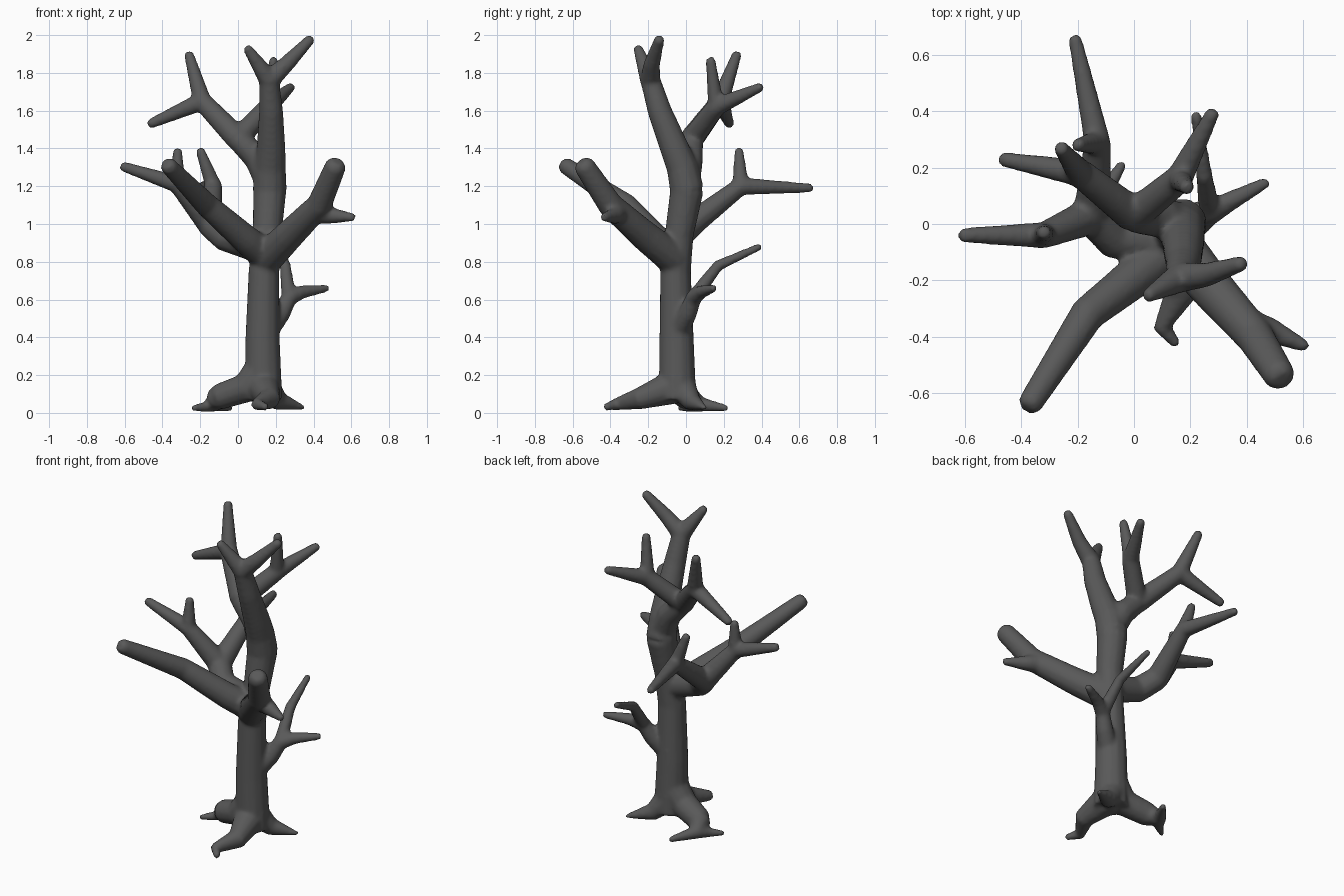
import bpy
import bmesh
import math
from mathutils import Vector

cube = bpy.data.objects.get("Cube")
if cube:
    bpy.data.objects.remove(cube, do_unlink=True)

SIDES = 12


def limb(bm, start_radius, end_radius, *points):
    """Add a closed, tapering round tube along the points, with a rounded tip."""
    path = [Vector(p) for p in points]
    steps = [(b - a).length for a, b in zip(path, path[1:])]
    total = sum(steps)
    travelled = 0.0
    previous_tangent, side, rings = None, None, []

    def add_ring(centre, radius):
        ring = []
        for k in range(SIDES):
            angle = math.tau * k / SIDES
            offset = side * math.cos(angle) + other * math.sin(angle)
            ring.append(bm.verts.new(centre + offset * radius))
        rings.append(ring)

    for i, centre in enumerate(path):
        before = path[max(i - 1, 0)]
        after = path[min(i + 1, len(path) - 1)]
        incoming = (centre - before).normalized()
        outgoing = (after - centre).normalized()
        tangent = (incoming + outgoing).normalized()
        if side is None:
            side = tangent.orthogonal().normalized()
        else:
            side = previous_tangent.rotation_difference(tangent) @ side
        other = tangent.cross(side)
        radius = start_radius + (end_radius - start_radius) * travelled / total
        add_ring(centre, radius)
        previous_tangent = tangent
        if i < len(steps):
            travelled += steps[i]
    add_ring(path[-1] + tangent * end_radius * 0.5, end_radius * 0.65)
    for low, high in zip(rings, rings[1:]):
        for k in range(SIDES):
            n = (k + 1) % SIDES
            bm.faces.new((low[k], low[n], high[n], high[k]))
    bm.faces.new(list(reversed(rings[0])))
    bm.faces.new(rings[-1])


def add_trunk(bm):
    # Trunk, swelling at the middle and leaning forward to a fork
    limb(bm, 0.102, 0.077, (0.135, -0.045, 0.07), (0.13, -0.05, 0.4),
         (0.137, -0.055, 0.75), (0.155, -0.035, 0.95))
    limb(bm, 0.078, 0.09, (0.155, -0.035, 0.95), (0.168, 0.005, 1.18))
    limb(bm, 0.092, 0.055, (0.168, 0.005, 1.18), (0.17, -0.02, 1.3), (0.175, -0.06, 1.4),
         (0.175, -0.14, 1.6), (0.165, -0.185, 1.75))
    fork = (0.165, -0.19, 1.76)
    limb(bm, 0.055, 0.026, fork, (0.05, -0.255, 1.93))
    limb(bm, 0.055, 0.028, fork, (0.26, -0.18, 1.85), (0.385, -0.14, 1.98))


def add_upper_boughs(bm):
    # Bough behind the trunk, splitting into two forked arms
    split = (0.0, 0.03, 1.45)
    limb(bm, 0.08, 0.062, (0.16, 0.0, 1.24), (0.1, 0.02, 1.35), split)
    right_fork = (-0.19, 0.18, 1.65)
    limb(bm, 0.065, 0.052, split, right_fork)
    limb(bm, 0.05, 0.027, right_fork, (-0.26, 0.27, 1.9))
    limb(bm, 0.05, 0.027, right_fork, (-0.465, 0.23, 1.53))
    left_fork = (0.16, 0.16, 1.62)
    limb(bm, 0.06, 0.052, split, left_fork)
    limb(bm, 0.045, 0.026, left_fork, (0.19, 0.13, 1.87))
    limb(bm, 0.05, 0.026, left_fork, (0.28, 0.395, 1.725))


def add_lower_boughs(bm):
    # Two thick front boughs, one with a stub
    limb(bm, 0.085, 0.045, (0.15, -0.06, 0.83), (0.04, -0.16, 0.92),
         (-0.165, -0.32, 1.1), (-0.37, -0.64, 1.31))
    limb(bm, 0.09, 0.057, (0.15, -0.07, 0.82), (0.27, -0.22, 0.94),
         (0.43, -0.4, 1.1), (0.518, -0.54, 1.31))
    limb(bm, 0.06, 0.022, (0.41, -0.36, 1.06), (0.49, -0.38, 1.045), (0.61, -0.435, 1.035))
    # Bough on the right side, splitting into two forked arms
    split = (-0.15, 0.03, 1.0)
    limb(bm, 0.085, 0.07, (0.13, -0.06, 0.87), (-0.07, -0.05, 0.93), split)
    side_fork = (-0.32, -0.04, 1.21)
    limb(bm, 0.068, 0.048, split, side_fork)
    limb(bm, 0.048, 0.027, side_fork, (-0.61, -0.04, 1.305))
    limb(bm, 0.045, 0.025, side_fork, (-0.32, -0.03, 1.39))
    back_fork = (-0.13, 0.29, 1.2)
    limb(bm, 0.068, 0.048, split, back_fork)
    limb(bm, 0.048, 0.025, back_fork, (-0.21, 0.66, 1.19))
    limb(bm, 0.045, 0.025, back_fork, (-0.2, 0.28, 1.39))


def add_twigs(bm):
    # Small forked twig low on the left side
    fork = (0.27, 0.04, 0.61)
    limb(bm, 0.06, 0.043, (0.16, -0.04, 0.44), (0.23, 0.01, 0.53), fork)
    limb(bm, 0.045, 0.021, fork, (0.34, 0.08, 0.64), (0.47, 0.148, 0.66))
    limb(bm, 0.04, 0.02, fork, (0.25, 0.17, 0.78), (0.22, 0.39, 0.88))


def add_roots(bm):
    # Front root with a hooked toe
    limb(bm, 0.095, 0.02, (0.13, -0.06, 0.14), (0.165, -0.25, 0.075),
         (0.1, -0.37, 0.045), (0.15, -0.425, 0.03))
    # Left root
    limb(bm, 0.085, 0.013, (0.14, -0.03, 0.15), (0.22, 0.03, 0.06), (0.35, 0.1, 0.026))
    # Right root with a bulging knee and two toes
    knee = (-0.1, 0.005, 0.085)
    limb(bm, 0.09, 0.07, (0.115, -0.045, 0.22), (0.04, -0.04, 0.13), knee)
    ankle = (-0.13, 0.075, 0.045)
    limb(bm, 0.068, 0.042, knee, ankle)
    limb(bm, 0.04, 0.018, ankle, (-0.04, 0.215, 0.026))
    limb(bm, 0.04, 0.016, ankle, (-0.18, 0.01, 0.03), (-0.24, -0.035, 0.026))


bark = bpy.data.materials.new("dark grey bark")
bark.use_nodes = True
colour = (0.1, 0.1, 0.1, 1.0)
bark.diffuse_color = colour
bark.node_tree.nodes["Principled BSDF"].inputs["Base Color"].default_value = colour

bm = bmesh.new()
for add_part in (add_trunk, add_upper_boughs, add_lower_boughs, add_twigs, add_roots):
    add_part(bm)
bmesh.ops.recalc_face_normals(bm, faces=bm.faces)
mesh = bpy.data.meshes.new("bare_tree")
bm.to_mesh(mesh)
bm.free()
mesh.materials.append(bark)
mesh.polygons.foreach_set("use_smooth", [True] * len(mesh.polygons))
tree = bpy.data.objects.new("bare_tree", mesh)
bpy.context.collection.objects.link(tree)

# Fuse the limbs into one skin and soften the joints
fuse = tree.modifiers.new("fuse_limbs", "REMESH")
fuse.mode = "VOXEL"
fuse.voxel_size = 0.012
fuse.use_smooth_shade = True
soften = tree.modifiers.new("soften_joints", "SMOOTH")
soften.factor = 0.5
soften.iterations = 6
